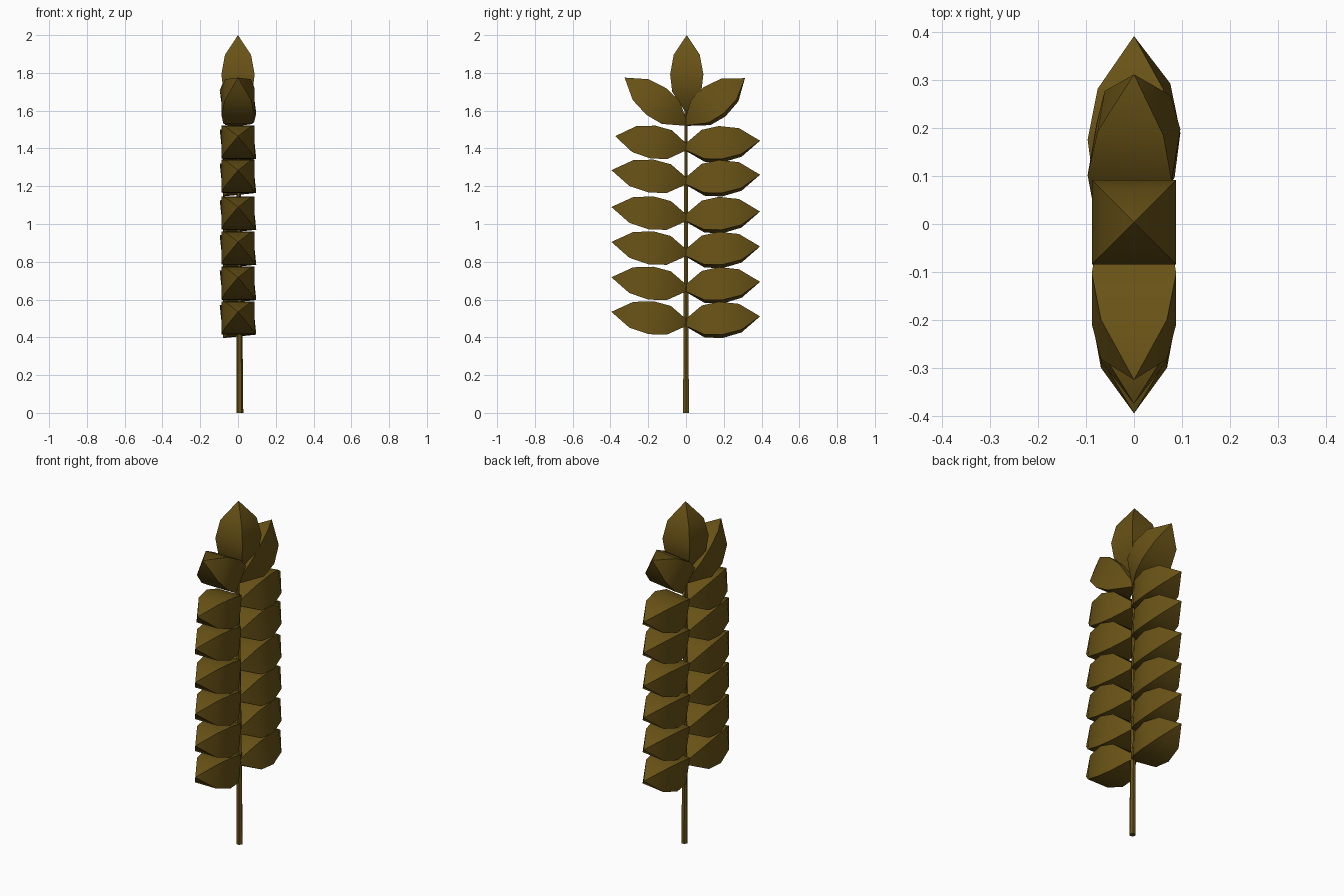
import bpy, bmesh, math
from mathutils import Vector

if "Cube" in bpy.data.objects:
    bpy.data.objects.remove(bpy.data.objects["Cube"])

mat = bpy.data.materials.new("dry_straw")
mat.diffuse_color = (0.14, 0.085, 0.008, 1)
mat.use_nodes = True
mat.node_tree.nodes["Principled BSDF"].inputs["Base Color"].default_value = mat.diffuse_color

# grain outline: fraction of length, half width of the square section
PROFILE = [(0, 0.012), (0.25, 0.077), (0.48, 0.088), (0.74, 0.069), (1, 0)]


def finish(name, bm):
    bmesh.ops.recalc_face_normals(bm, faces=bm.faces)
    me = bpy.data.meshes.new(name)
    bm.to_mesh(me)
    bm.free()
    me.materials.append(mat)
    ob = bpy.data.objects.new(name, me)
    bpy.context.collection.objects.link(ob)
    bpy.ops.object.select_all(action='DESELECT')
    ob.select_set(True)
    bpy.context.view_layer.objects.active = ob
    bpy.ops.object.shade_smooth_by_angle(angle=math.radians(30))


def grain(name, base, tip, twist=0):
    """Four-sided pointed grain lying in the y-z plane."""
    a, b = Vector((0, *base)), Vector((0, *tip))
    d = (b - a).normalized()
    x, w = Vector((1, 0, 0)), Vector((0, -d.z, d.y))
    t = math.radians(twist)
    u = x * math.cos(t) + w * math.sin(t)
    v = w * math.cos(t) - x * math.sin(t)
    bm = bmesh.new()
    rings = []
    for f, r in PROFILE[:-1]:
        c = a.lerp(b, f)
        rings.append([bm.verts.new(c + u * r * i + v * r * j)
                      for i, j in ((1, 1), (-1, 1), (-1, -1), (1, -1))])
    end = bm.verts.new(b)
    bm.faces.new(rings[0])
    for k in range(4):
        n = (k + 1) % 4
        for p, q in zip(rings, rings[1:]):
            bm.faces.new((p[k], p[n], q[n], q[k]))
        bm.faces.new((rings[-1][k], rings[-1][n], end))
    finish(name, bm)


# stem, tapering and leaning slightly towards the axis
bm = bmesh.new()
rings = []
for z, r, x in ((0, 0.018, 0.01), (0.6, 0.014, 0.008), (1.2, 0.011, 0.003), (1.62, 0.008, 0)):
    rings.append([bm.verts.new((x + r * math.cos(k * math.pi / 3), r * math.sin(k * math.pi / 3), z))
                  for k in range(6)])
bm.faces.new(rings[0])
bm.faces.new(rings[-1])
for p, q in zip(rings, rings[1:]):
    for k in range(6):
        n = (k + 1) % 6
        bm.faces.new((p[k], p[n], q[n], q[k]))
finish("stem", bm)

# paired side grains
for i, z in enumerate((0.475, 0.658, 0.845, 1.03, 1.225, 1.405)):
    reach = -0.375 if i == 5 else -0.395
    grain(f"front_grain_{i + 1}", (0.01, z), (reach, z + 0.06))
    grain(f"back_grain_{i + 1}", (-0.01, z), (0.392, z + 0.036), 6)

# upper slanted grains and top grain
grain("front_upper_grain", (0.0, 1.53), (-0.325, 1.775))
grain("back_upper_grain", (0.0, 1.53), (0.312, 1.772), 6)
grain("top_grain", (0.004, 1.6), (0.004, 2.0))
